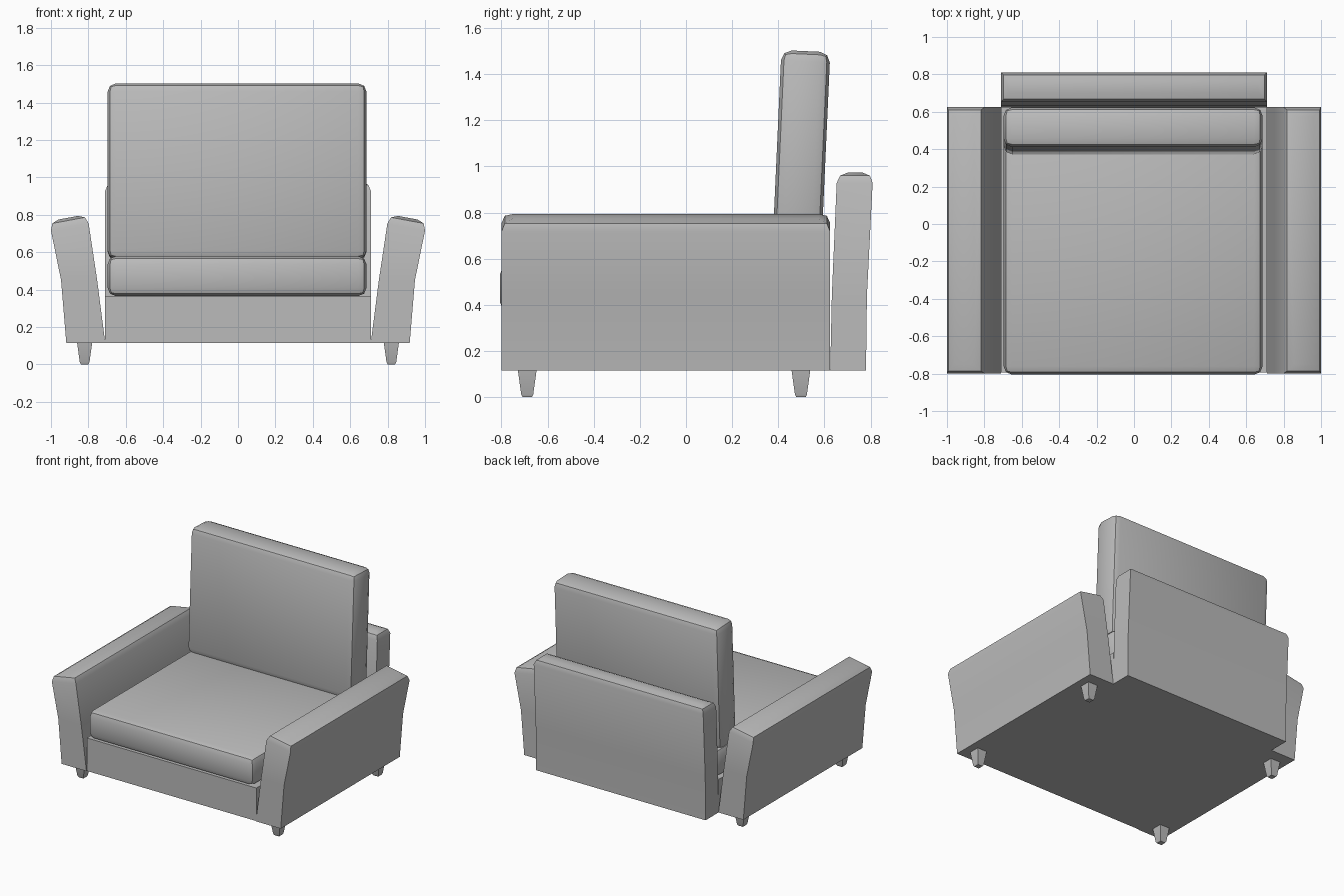
import bpy, bmesh, math
from mathutils import Matrix, Vector

cube = bpy.data.objects.get("Cube")
if cube:
    bpy.data.objects.remove(cube, do_unlink=True)

fabric = bpy.data.materials.new("grey fabric")
fabric.use_nodes = True
GREY = (0.5, 0.5, 0.5, 1)
fabric.diffuse_color = GREY
fabric.node_tree.nodes["Principled BSDF"].inputs["Base Color"].default_value = GREY


def finish(name, bm):
    """Turn a bmesh into a shaded object."""
    bmesh.ops.recalc_face_normals(bm, faces=bm.faces)
    mesh = bpy.data.meshes.new(name)
    bm.to_mesh(mesh)
    bm.free()
    obj = bpy.data.objects.new(name, mesh)
    bpy.context.collection.objects.link(obj)
    mesh.materials.append(fabric)
    bpy.ops.object.select_all(action="DESELECT")
    obj.select_set(True)
    bpy.context.view_layer.objects.active = obj
    bpy.ops.object.shade_smooth_by_angle(angle=math.radians(32))
    return obj


def bevel(bm, edges, width):
    bmesh.ops.bevel(bm, geom=edges, offset=width, segments=2,
                    profile=0.5, affect="EDGES")


def loft(name, rings, width=0):
    """Stack four-cornered rings, cap them and round the rim of the last."""
    bm = bmesh.new()
    loops = [[bm.verts.new(p) for p in ring] for ring in rings]
    for low, high in zip(loops, loops[1:]):
        for i in range(4):
            j = (i + 1) % 4
            bm.faces.new((low[i], low[j], high[j], high[i]))
    bm.faces.new(loops[0][::-1])
    top = bm.faces.new(loops[-1])
    if width:
        bevel(bm, list(top.edges), width)
    return finish(name, bm)


def cushion(name, centre, size, width, tilt=0):
    """Box with every edge rounded, leaning back by tilt degrees."""
    bm = bmesh.new()
    bmesh.ops.create_cube(bm, size=1)
    bmesh.ops.scale(bm, vec=size, verts=bm.verts)
    if width:
        bevel(bm, list(bm.edges), width)
    bmesh.ops.transform(bm, verts=bm.verts,
                        matrix=Matrix.Translation(Vector(centre)) @ Matrix.Rotation(math.radians(-tilt), 4, "X"))
    return finish(name, bm)


BOTTOM, FRONT, REAR = 0.115, -0.8, 0.625

# Base and cushions
cushion("base", (0, -0.085, 0.24), (1.42, 1.42, 0.25), 0)
cushion("seat_cushion", (-0.005, -0.093, 0.472), (1.385, 1.425, 0.214), 0.045)
cushion("back_cushion", (-0.005, 0.498, 1.03), (1.385, 0.212, 0.94), 0.045, 2.6)

# Flared arms: inner x, inner z, outer x, outer z
arm_levels = [(0.71, BOTTOM, 0.918, BOTTOM), (0.753, 0.45, 0.946, 0.45),
              (0.806, 0.803, 1.01, 0.765)]
for side, label in ((1, "left"), (-1, "right")):
    loft(label + "_arm",
         [[(side * xi, FRONT, zi), (side * xo, FRONT, zo),
           (side * xo, REAR, zo), (side * xi, REAR, zi)]
          for xi, zi, xo, zo in arm_levels], 0.05)

# Leaning back panel: front y, rear y, z
back_levels = [(REAR, 0.78, BOTTOM), (0.632, 0.784, 0.44), (0.655, 0.811, 0.973)]
loft("back_panel", [[(-0.71, yf, z), (0.71, yf, z), (0.71, yr, z), (-0.71, yr, z)]
                    for yf, yr, z in back_levels], 0.045)

# Tapered legs with a chamfered foot
leg_levels = [(0.041, BOTTOM + 0.005), (0.026, 0.012), (0.02, 0)]
for x, side in ((0.82, "left"), (-0.82, "right")):
    for y, end in ((-0.688, "front"), (0.498, "back")):
        loft(f"{end}_{side}_leg",
             [[(x + sx * r, y + sy * r, z)
               for sx, sy in ((-1, -1), (1, -1), (1, 1), (-1, 1))]
              for r, z in leg_levels])
